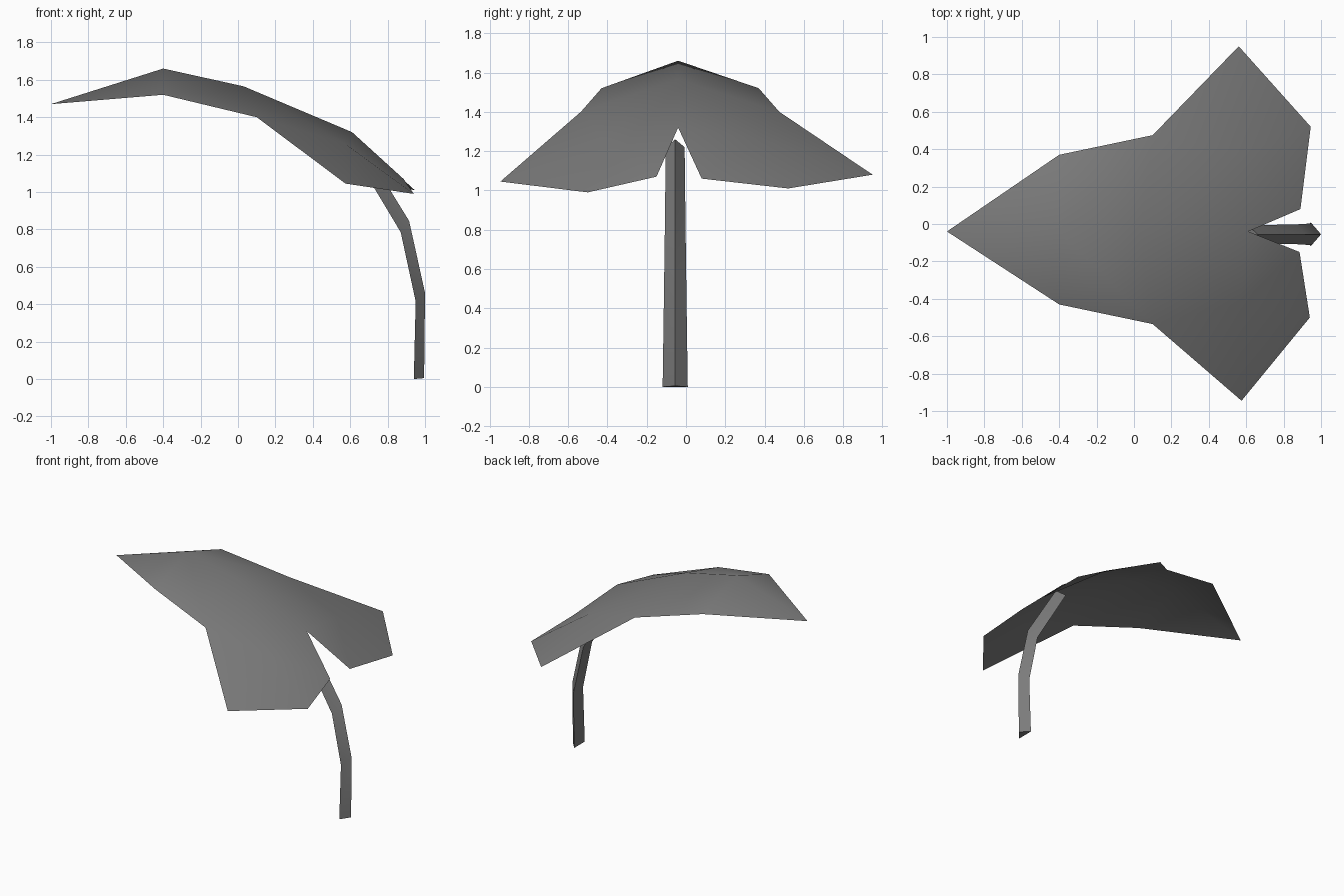
import bpy
import bmesh

cube = bpy.data.objects.get("Cube")
if cube:
    bpy.data.objects.remove(cube, do_unlink=True)

MID = -0.04  # y of the leaf midrib

grey = bpy.data.materials.new("dark grey")
grey.use_nodes = True
grey.diffuse_color = (0.2, 0.2, 0.2, 1)
grey.node_tree.nodes["Principled BSDF"].inputs["Base Color"].default_value = (0.2, 0.2, 0.2, 1)


def finish(bm, name, angle):
    """Turn a bmesh into a named, shaded object."""
    mesh = bpy.data.meshes.new(name)
    bm.to_mesh(mesh)
    bm.free()
    obj = bpy.data.objects.new(name, mesh)
    bpy.context.collection.objects.link(obj)
    mesh.materials.append(grey)
    bpy.ops.object.select_all(action="DESELECT")
    obj.select_set(True)
    bpy.context.view_layer.objects.active = obj
    bpy.ops.object.shade_smooth_by_angle(angle=angle)
    return obj


# Leaf blade: a thin folded sheet, two halves sharing the midrib
bm = bmesh.new()
tip, crown, middle, notch = [bm.verts.new((x, MID, z)) for x, z in
                             ((-1, 1.47), (-0.4, 1.66), (0.03, 1.565), (0.61, 1.32))]
# shoulder, waist, inner fold, lobe point, lobe corner, notch corner
halves = (
    ((-0.4, 0.37, 1.52), (0.1, 0.475, 1.4), (0.57, 0.38, 1.26),
     (0.56, 0.95, 1.08), (0.945, 0.52, 1.01), (0.89, 0.08, 1.06)),
    ((-0.4, -0.43, 1.52), (0.1, -0.535, 1.4), (0.57, -0.42, 1.26),
     (0.575, -0.945, 1.045), (0.94, -0.5, 0.99), (0.885, -0.15, 1.07)),
)
for half in halves:
    shoulder, waist, fold, lobe, corner, inner = [bm.verts.new(p) for p in half]
    for face in ((tip, crown, shoulder), (crown, middle, waist, shoulder),
                 (middle, notch, fold, waist), (waist, fold, lobe),
                 (fold, corner, lobe), (fold, notch, inner, corner)):
        bm.faces.new(face)
bmesh.ops.recalc_face_normals(bm, faces=bm.faces)
if sum(f.normal.z for f in bm.faces) < 0:
    bmesh.ops.reverse_faces(bm, faces=bm.faces)
finish(bm, "leaf_blade", 1.2)

# Stem: a bent three-sided tube with its ridge facing outwards
bm = bmesh.new()
path = (  # inner x, inner z, ridge x, ridge z, half width
    (0.94, 0.0, 0.995, 0.005, 0.064),
    (0.95, 0.415, 1.0, 0.46, 0.058),
    (0.87, 0.785, 0.915, 0.845, 0.053),
    (0.61, 1.22, 0.66, 1.26, 0.048),
)
rings = []
for x, z, ridge_x, ridge_z, w in path:
    y = MID - 0.015
    rings.append([bm.verts.new(p) for p in
                  ((x, y - w, z), (ridge_x, y, ridge_z), (x, y + w, z))])
for low, high in zip(rings, rings[1:]):
    for i in range(3):
        j = (i + 1) % 3
        bm.faces.new((low[i], low[j], high[j], high[i]))
bm.faces.new(rings[0])
bm.faces.new(rings[-1])
bmesh.ops.recalc_face_normals(bm, faces=bm.faces)
finish(bm, "stem", 1.2)
